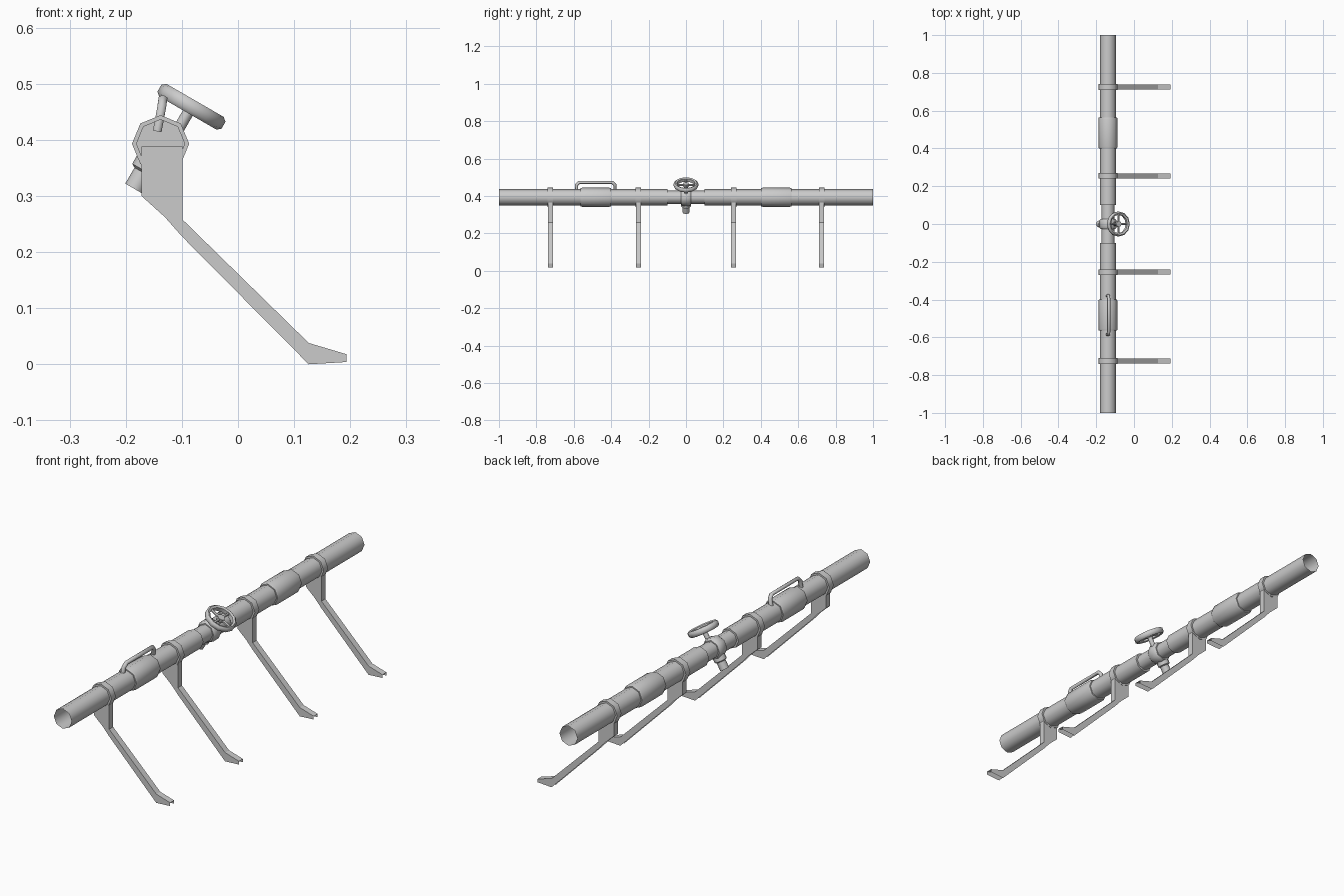
import bpy, bmesh, math
from mathutils import Vector, Matrix

cube = bpy.data.objects.get("Cube")
if cube:
    bpy.data.objects.remove(cube, do_unlink=True)

steel = bpy.data.materials.new("light_grey_steel")
steel.use_nodes = True
GREY = (0.6, 0.6, 0.6, 1)
steel.diffuse_color = GREY
steel.node_tree.nodes["Principled BSDF"].inputs["Base Color"].default_value = GREY

AXIS = Vector((-0.138, 0, 0.393))               # pipe centre line
TILT = Vector((0.5, 0, 0.866)).normalized()     # valve stem direction


def finish(name, bm, smooth=True):
    bmesh.ops.recalc_face_normals(bm, faces=bm.faces)
    mesh = bpy.data.meshes.new(name)
    bm.to_mesh(mesh)
    bm.free()
    mesh.materials.append(steel)
    obj = bpy.data.objects.new(name, mesh)
    bpy.context.scene.collection.objects.link(obj)
    if smooth:
        bpy.ops.object.select_all(action='DESELECT')
        obj.select_set(True)
        bpy.context.view_layer.objects.active = obj
        bpy.ops.object.shade_smooth_by_angle(angle=math.radians(50))
    return obj


def lathe(name, profile, origin, direction, sides=8, closed=False):
    """Turn (radius, distance) points about a line."""
    bm = bmesh.new()
    turn = Vector(direction).to_track_quat('Z', 'X').to_matrix()
    rings = []
    for r, d in profile:
        ring = []
        for i in range(sides):
            a = 2 * math.pi * i / sides
            p = Vector((r * math.cos(a), r * math.sin(a), d))
            ring.append(bm.verts.new(Vector(origin) + turn @ p))
        rings.append(ring)
    pairs = list(zip(rings, rings[1:]))
    if closed:
        pairs.append((rings[-1], rings[0]))
    for a, b in pairs:
        for i in range(sides):
            j = (i + 1) % sides
            bm.faces.new((a[i], a[j], b[j], b[i]))
    if not closed:
        for ring, (r, d) in ((rings[0], profile[0]), (rings[-1], profile[-1])):
            if r < 0.001:
                bmesh.ops.pointmerge(bm, verts=ring, merge_co=ring[0].co)
    return finish(name, bm)


def rod(name, start, end, radius, sides=8):
    start, end = Vector(start), Vector(end)
    length = (end - start).length
    return lathe(name, [(0, 0), (radius, 0), (radius, length), (0, length)],
                 start, end - start, sides)


def along(y):
    return AXIS + Vector((0, y, 0))


def leg(name, y, half=0.0135):
    """Channel section: two side plates and a top web, open underneath."""
    under = [(-0.172, 0.30), (-0.13, 0.262), (-0.10, 0.228), (0.126, 0.0), (0.193, 0.004)]
    upper = [(0.193, 0.018), (0.126, 0.038), (-0.099, 0.258), (-0.099, 0.388), (-0.172, 0.388)]
    pts = under + upper
    bm = bmesh.new()
    sides = [[bm.verts.new((x, y + s, z)) for x, z in pts] for s in (-half, half)]
    for side in sides:
        bm.faces.new(side)
    n = len(pts)
    for i in range(len(under), n):
        j = (i + 1) % n
        bm.faces.new((sides[0][i], sides[0][j], sides[1][j], sides[1][i]))
    return finish(name, bm, smooth=False)


# Pipes, couplings, clamps and legs on both halves
for s, end in ((-1, "front"), (1, "back")):
    out = (0, s, 0)
    lathe(end + "_pipe", [(0.033, 0.1), (0.043, 0.1), (0.043, 1.0)], AXIS, out)
    lathe(end + "_coupling", [(0.043, 0.4), (0.048, 0.4), (0.051, 0.41), (0.051, 0.555),
                              (0.048, 0.565), (0.043, 0.565)], AXIS, out)
    for place, d in (("inner", 0.255), ("outer", 0.725)):
        lathe(f"{end}_{place}_clamp", [(0.043, d - 0.015), (0.051, d - 0.015),
                                       (0.051, d + 0.015), (0.043, d + 0.015)], AXIS, out)
        leg(f"{end}_{place}_leg", s * d)

# Valve body
lathe("valve_pipe", [(0, -0.1), (0.035, -0.1), (0.035, 0.1), (0, 0.1)], AXIS, (0, 1, 0))
lathe("valve_collar", [(0, -0.026), (0.04, -0.026), (0.046, -0.018), (0.046, 0.018),
                       (0.04, 0.026), (0, 0.026)], AXIS, (0, 1, 0))
lathe("valve_drain", [(0, -0.093), (0.019, -0.093), (0.019, -0.06), (0.026, -0.056),
                      (0.026, -0.03), (0, -0.03)], AXIS, TILT)

# Hand wheel on its stem
hub = Vector((-0.083, 0, 0.459))
rod("valve_stem", hub - TILT * 0.085, hub, 0.01)
lathe("wheel_rim", [(0.066, -0.007), (0.066, 0.007), (0.059, 0.013), (0.050, 0.009),
                    (0.050, -0.009), (0.059, -0.013)], hub, TILT, 12, closed=True)
rod("wheel_hub", hub - TILT * 0.009, hub + TILT * 0.008, 0.016)
across = Vector((0, 1, 0))
for i in range(4):
    ray = Matrix.Rotation(i * math.pi / 2, 3, TILT) @ across
    rod(f"wheel_spoke_{i + 1}", hub + ray * 0.01, hub + ray * 0.054, 0.006, 6)

# Carrying handle, a bent rod above the front coupling
path = [(-0.144, -0.585, 0.415), (-0.136, -0.585, 0.458), (-0.134, -0.572, 0.472),
        (-0.134, -0.393, 0.472), (-0.136, -0.38, 0.458), (-0.144, -0.38, 0.415)]
curve = bpy.data.curves.new("carrying_handle", 'CURVE')
curve.dimensions = '3D'
curve.bevel_depth = 0.009
curve.bevel_resolution = 1
curve.use_fill_caps = True
spline = curve.splines.new('POLY')
spline.points.add(len(path) - 1)
for point, co in zip(spline.points, path):
    point.co = (*co, 1)
curve.materials.append(steel)
handle = bpy.data.objects.new("carrying_handle", curve)
bpy.context.scene.collection.objects.link(handle)
